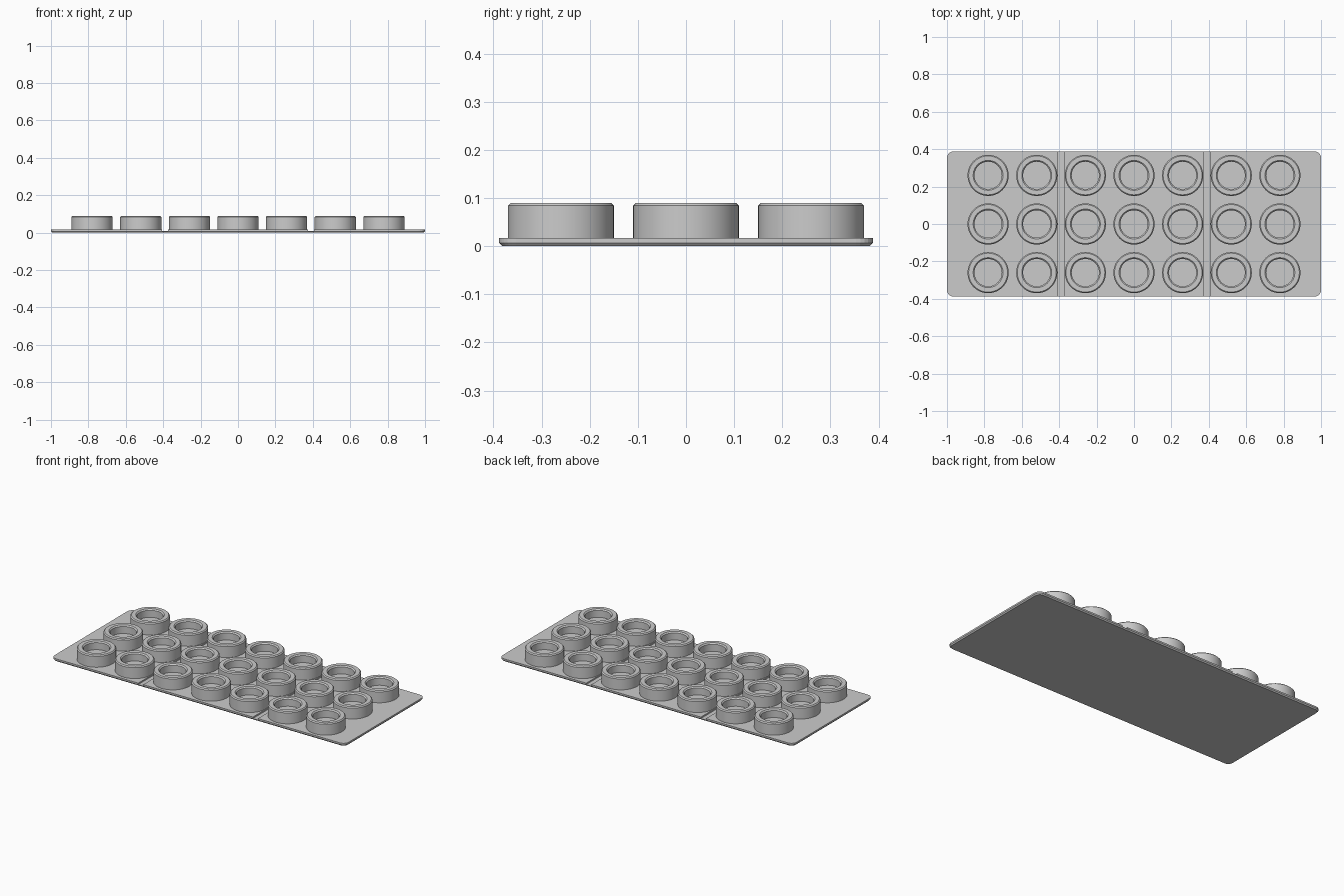
import bpy
import bmesh
import math

cube = bpy.data.objects.get("Cube")
if cube:
    bpy.data.objects.remove(cube, do_unlink=True)

HALF_X, HALF_Y = 1.0, 0.388
TOP = 0.017
PITCH = 0.26

grey = bpy.data.materials.new("light grey")
grey.use_nodes = True
colour = (0.6, 0.6, 0.6, 1)
grey.diffuse_color = colour
grey.node_tree.nodes["Principled BSDF"].inputs["Base Color"].default_value = colour


def make_object(name, bm):
    bmesh.ops.recalc_face_normals(bm, faces=bm.faces)
    mesh = bpy.data.meshes.new(name)
    bm.to_mesh(mesh)
    bm.free()
    mesh.materials.append(grey)
    obj = bpy.data.objects.new(name, mesh)
    bpy.context.collection.objects.link(obj)
    return obj


def rounded_ring(bm, inset, z, radius=0.035, steps=6):
    """Rounded rectangle of vertices, pulled in by inset."""
    ring = []
    for corner, (sx, sy) in enumerate([(1, 1), (-1, 1), (-1, -1), (1, -1)]):
        for i in range(steps + 1):
            a = math.pi / 2 * (corner + i / steps)
            r = radius - inset
            ring.append(bm.verts.new((sx * (HALF_X - radius) + r * math.cos(a),
                                      sy * (HALF_Y - radius) + r * math.sin(a), z)))
    return ring


# Base plate with a chamfered underside
bm = bmesh.new()
rings = [rounded_ring(bm, inset, z) for inset, z in ((0.006, 0), (0, 0.007), (0, TOP))]
for low, high in zip(rings, rings[1:]):
    for i in range(len(low)):
        j = (i + 1) % len(low)
        bm.faces.new((low[i], low[j], high[j], high[i]))
bm.faces.new(rings[0])
bm.faces.new(rings[-1])
plate = make_object("base_plate", bm)

# Two score grooves across the plate
bm = bmesh.new()
for side in (-1, 1):
    made = bmesh.ops.create_cube(bm, size=1)["verts"]
    bmesh.ops.scale(bm, verts=made, vec=(0.034, 1, 0.02))
    bmesh.ops.translate(bm, verts=made, vec=(side * 1.5 * PITCH, 0, 0.018))
cutter = make_object("groove_cutter", bm)
cutter.hide_render = True
cut = plate.modifiers.new("grooves", "BOOLEAN")
cut.operation = "DIFFERENCE"
cut.solver = "EXACT"
cut.object = cutter
bpy.context.view_layer.objects.active = plate
bpy.ops.object.modifier_apply(modifier=cut.name)
bpy.data.objects.remove(cutter, do_unlink=True)

# One round cup, turned from its profile
bm = bmesh.new()
profile = [(0.11, 0.015), (0.11, 0.084), (0.104, 0.09), (0.08, 0.09),
           (0.073, 0.083), (0.073, 0.04), (0, 0.04)]
points = [bm.verts.new((r, 0, z)) for r, z in profile]
edges = [bm.edges.new(pair) for pair in zip(points, points[1:])]
bmesh.ops.spin(bm, geom=points + edges, cent=(0, 0, 0), axis=(0, 0, 1),
               angle=math.tau, steps=48)
bmesh.ops.remove_doubles(bm, verts=bm.verts, dist=0.0001)
cup = make_object("cup", bm)
bpy.ops.object.select_all(action="DESELECT")
cup.select_set(True)
bpy.context.view_layer.objects.active = cup
bpy.ops.object.shade_smooth_by_angle(angle=math.radians(30))

# Seven columns by three rows of cups
for col in range(-3, 4):
    for row in range(-1, 2):
        copy = cup.copy()
        copy.name = f"cup_row{row + 2}_column{col + 4}"
        copy.location = (col * PITCH, row * PITCH, 0)
        bpy.context.collection.objects.link(copy)
bpy.data.objects.remove(cup, do_unlink=True)
